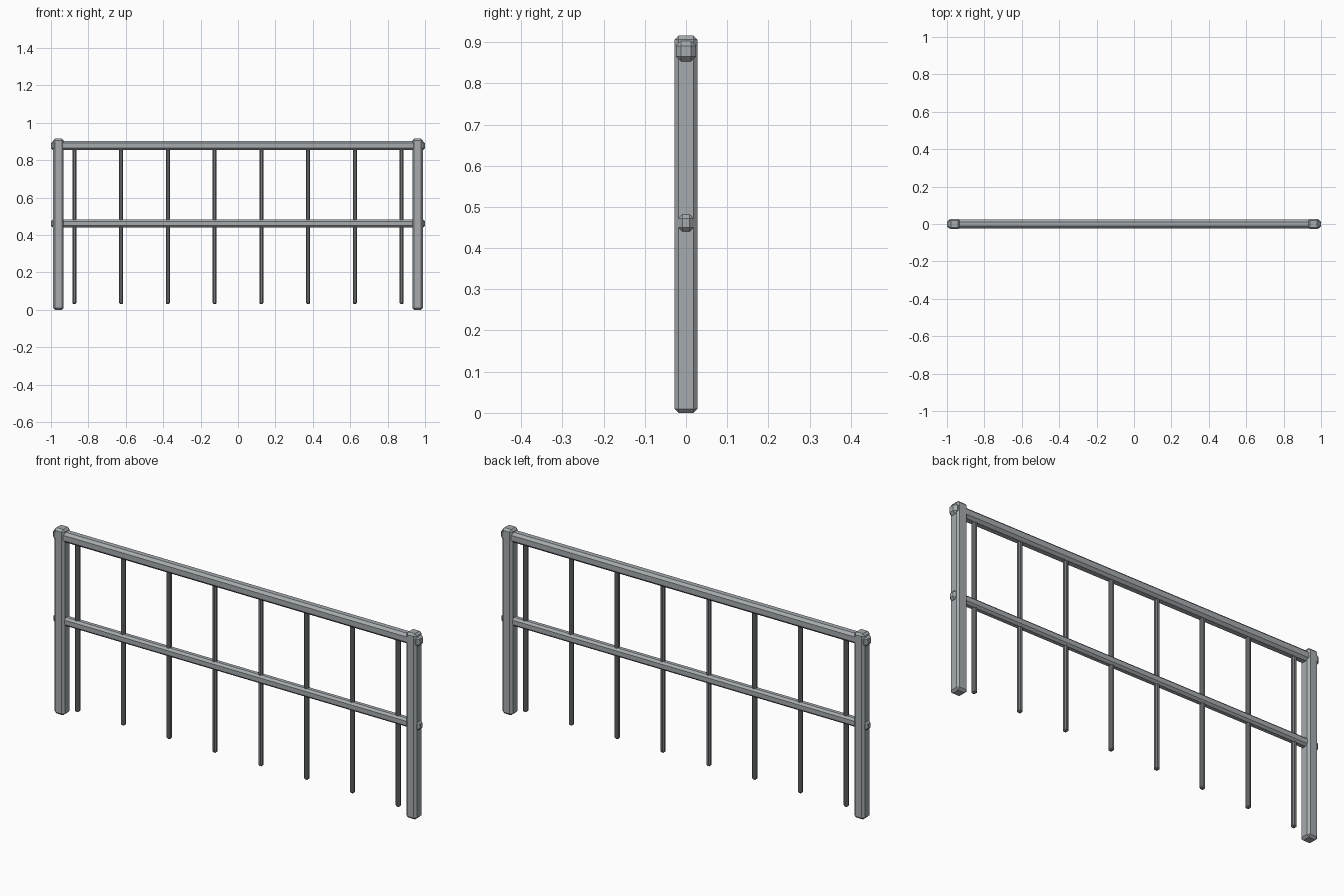
import bpy, bmesh
from mathutils import Vector

if "Cube" in bpy.data.objects:
    bpy.data.objects.remove(bpy.data.objects["Cube"])


def paint(name, rgb):
    mat = bpy.data.materials.new(name)
    mat.diffuse_color = (*rgb, 1)
    mat.use_nodes = True
    mat.node_tree.nodes["Principled BSDF"].inputs["Base Color"].default_value = mat.diffuse_color
    return mat


frame_grey = paint("frame_grey", (0.38, 0.41, 0.43))
bar_grey = paint("bar_grey", (0.18, 0.19, 0.20))


def chamfered_box(name, centre, size, chamfer, mat):
    bm = bmesh.new()
    bmesh.ops.create_cube(bm, size=1)
    bmesh.ops.scale(bm, vec=Vector(size), verts=bm.verts)
    bmesh.ops.bevel(bm, geom=bm.edges[:], offset=chamfer, segments=1,
                    affect='EDGES', profile=0.5)
    mesh = bpy.data.meshes.new(name)
    bm.to_mesh(mesh)
    bm.free()
    mesh.materials.append(mat)
    ob = bpy.data.objects.new(name, mesh)
    ob.location = centre
    bpy.context.collection.objects.link(ob)
    return ob


# End posts
for side, x in (("left", -0.96), ("right", 0.96)):
    chamfered_box(f"{side}_post", (x, 0, 0.458), (0.056, 0.056, 0.916), 0.01, frame_grey)

# Horizontal rails, poking out through the posts
chamfered_box("top_rail", (0, 0, 0.878), (2.0, 0.048, 0.05), 0.012, frame_grey)
chamfered_box("middle_rail", (0, 0, 0.461), (2.0, 0.038, 0.042), 0.01, frame_grey)

# Thin upright bars
for i in range(8):
    chamfered_box(f"bar_{i + 1}", (-0.875 + 0.25 * i, 0, 0.45),
                  (0.022, 0.022, 0.84), 0.006, bar_grey)
